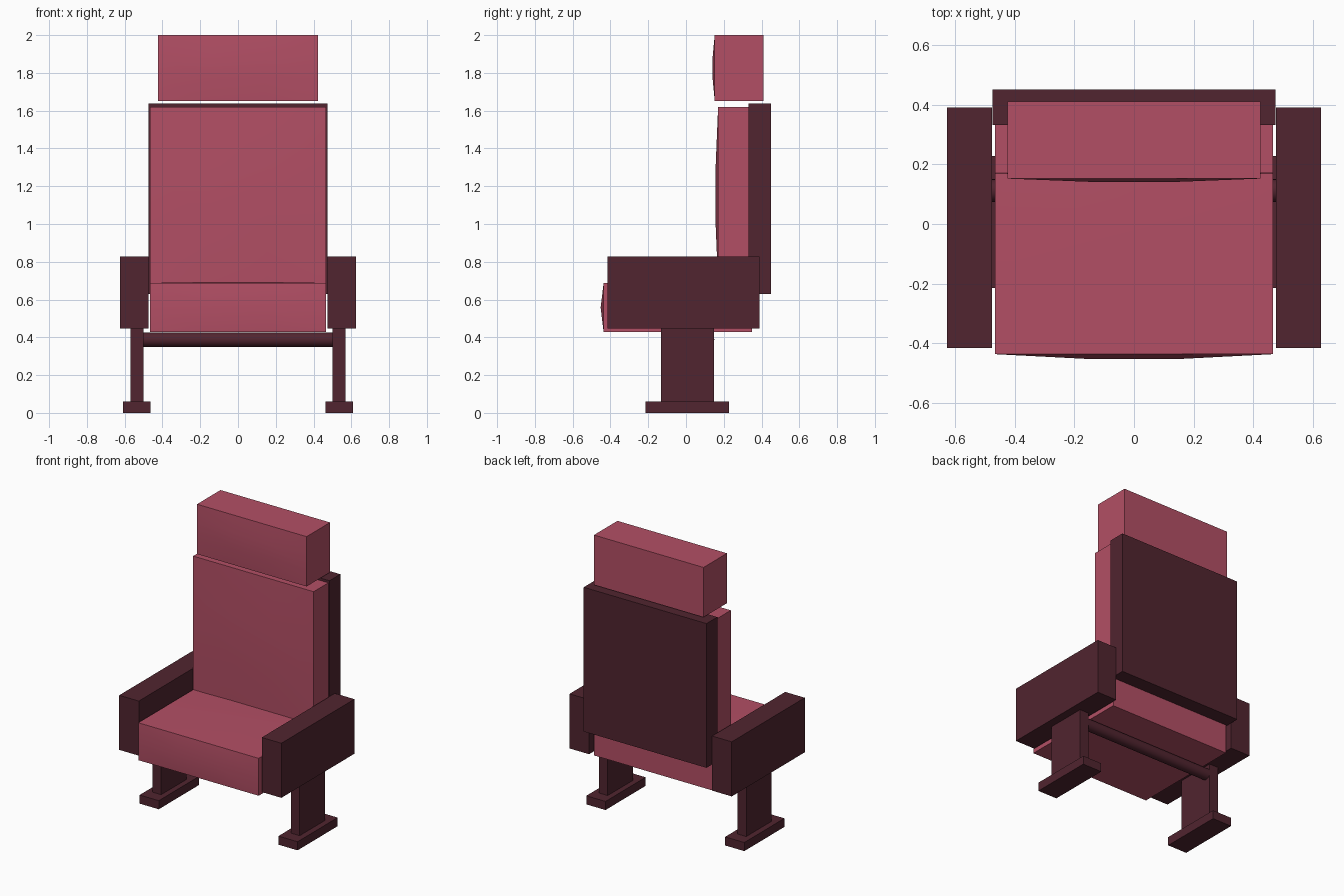
import bpy, bmesh, math
from mathutils import Vector

if "Cube" in bpy.data.objects:
    bpy.data.objects.remove(bpy.data.objects["Cube"])


def material(name, rgb):
    m = bpy.data.materials.new(name)
    m.diffuse_color = (*rgb, 1)
    m.use_nodes = True
    m.node_tree.nodes["Principled BSDF"].inputs["Base Color"].default_value = m.diffuse_color
    return m


CRIMSON = material("crimson fabric", (0.45, 0.078, 0.13))
MAROON = material("dark maroon frame", (0.082, 0.018, 0.029))


def finish(bm, name, mat):
    mesh = bpy.data.meshes.new(name)
    bm.to_mesh(mesh)
    bm.free()
    mesh.materials.append(mat)
    ob = bpy.data.objects.new(name, mesh)
    bpy.context.collection.objects.link(ob)
    return ob


def box_mesh(lo, hi):
    bm = bmesh.new()
    bmesh.ops.create_cube(bm, size=1)
    for v in bm.verts:
        v.co = Vector([lo[i] + (v.co[i] + 0.5) * (hi[i] - lo[i]) for i in range(3)])
    return bm


def box(name, lo, hi, mat=MAROON):
    return finish(box_mesh(lo, hi), name, mat)


def cushion(name, lo, hi, bulge, rows, top=0.0):
    """Padded box: the inner points of the front (and top) are pushed outwards."""
    bm = box_mesh(lo, hi)
    for axis, parts in ((0, 3), (1, 3), (2, rows)):
        for k in range(1, parts):
            co, no = Vector(), Vector()
            co[axis] = lo[axis] + (hi[axis] - lo[axis]) * k / parts
            no[axis] = 1
            bmesh.ops.bisect_plane(bm, geom=bm.verts[:] + bm.edges[:] + bm.faces[:],
                                   plane_co=co, plane_no=no)
    e = 1e-4
    for v in bm.verts:
        x, y, z = v.co
        inner = [lo[i] + e < v.co[i] < hi[i] - e for i in range(3)]
        if inner[0] and inner[2] and y < lo[1] + e:
            v.co.y -= bulge
        elif inner[0] and inner[1] and z > hi[2] - e:
            v.co.z += top
    for f in bm.faces:
        f.smooth = True
    for ed in bm.edges:
        ed.smooth = ed.calc_face_angle(0) < math.radians(30)
    return finish(bm, name, CRIMSON)


# Upholstery
cushion("seat", (-0.465, -0.436, 0.427), (0.465, 0.35, 0.688), 0.016, 2, 0.005)
cushion("back_cushion", (-0.465, 0.17, 0.68), (0.465, 0.335, 1.62), 0.013, 3)
cushion("headrest", (-0.423, 0.152, 1.652), (0.423, 0.411, 2.0), 0.011, 3)

# Back shell
box("back_panel", (-0.474, 0.332, 0.63), (0.474, 0.451, 1.637))

# Armrests, legs and feet on both sides
for side, s in (("left", -1), ("right", 1)):
    for part, x0, x1, y0, y1, z0, z1 in (
            ("armrest", 0.475, 0.626, -0.416, 0.39, 0.448, 0.829),
            ("leg", 0.501, 0.569, -0.132, 0.148, 0.06, 0.448),
            ("foot", 0.462, 0.61, -0.214, 0.228, 0.0, 0.06)):
        a, b = sorted((s * x0, s * x1))
        box(f"{side}_{part}", (a, y0, z0), (b, y1, z1))

# Hinge rod under the seat
bpy.ops.mesh.primitive_cylinder_add(vertices=24, radius=0.038, depth=1.01,
                                    location=(0, 0.112, 0.388),
                                    rotation=(0, math.pi / 2, 0))
rod = bpy.context.object
rod.name = "hinge_rod"
rod.data.materials.append(MAROON)
bpy.ops.object.shade_smooth_by_angle()
